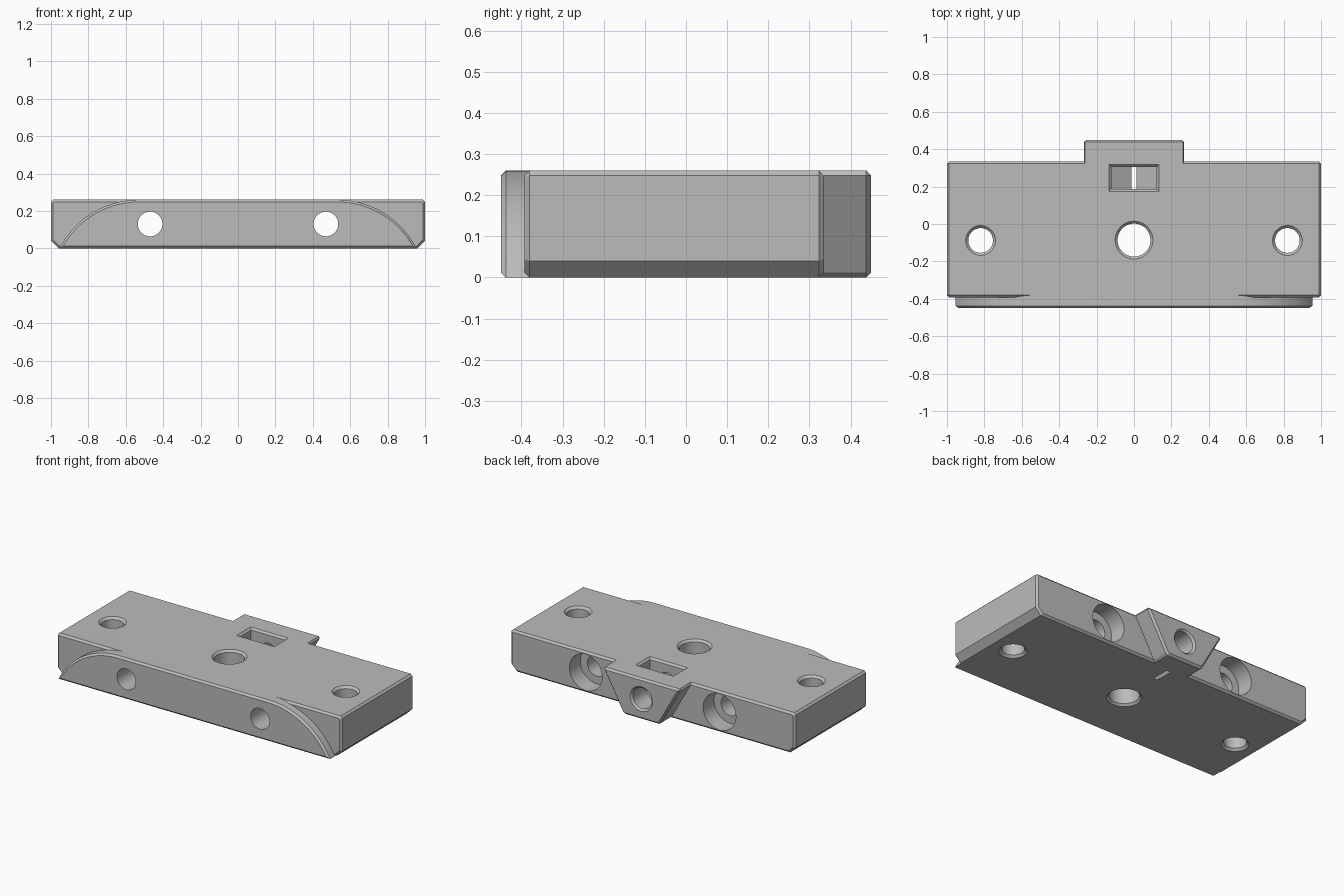
import bpy, bmesh, math
from mathutils import Matrix

if "Cube" in bpy.data.objects:
    bpy.data.objects.remove(bpy.data.objects["Cube"], do_unlink=True)

H, C = 0.26, 0.012          # block height, small chamfer
MID = H / 2

grey = bpy.data.materials.new("plain grey")
grey.use_nodes = True
grey.diffuse_color = (0.5, 0.5, 0.5, 1)
grey.node_tree.nodes["Principled BSDF"].inputs["Base Color"].default_value = (0.5, 0.5, 0.5, 1)


def finish(name, bm):
    bmesh.ops.recalc_face_normals(bm, faces=bm.faces)
    mesh = bpy.data.meshes.new(name)
    bm.to_mesh(mesh)
    bm.free()
    mesh.materials.append(grey)
    obj = bpy.data.objects.new(name, mesh)
    bpy.context.collection.objects.link(obj)
    return obj


def prism(name, half, y0, y1, chamfer_ends=()):
    """Mirror a half outline (x >= 0, bottom to top), extrude along y, chamfer the chosen ends."""
    outline = half + [(-x, z) for x, z in reversed(half) if x > 0]
    bm = bmesh.new()
    caps = [bm.faces.new([bm.verts.new((x, y, z)) for x, z in outline]) for y in (y0, y1)]
    a, b = (list(f.verts) for f in caps)
    for i in range(len(a)):
        j = (i + 1) % len(a)
        bm.faces.new((a[i], a[j], b[j], b[i]))
    bmesh.ops.recalc_face_normals(bm, faces=bm.faces)
    edges = [e for k in chamfer_ends for e in caps[k].edges]
    if edges:
        bmesh.ops.bevel(bm, geom=edges, offset=C, offset_type='OFFSET',
                        segments=1, profile=0.5, affect='EDGES')
    return finish(name, bm)


def lathe(name, profile, matrix, n=48):
    """Turn (radius, height) pairs around local z."""
    bm = bmesh.new()
    rings = [[bm.verts.new((r * math.cos(math.tau * i / n), r * math.sin(math.tau * i / n), t))
              for i in range(n)] for r, t in profile]
    for lo, hi in zip(rings, rings[1:]):
        for i in range(n):
            j = (i + 1) % n
            bm.faces.new((lo[i], lo[j], hi[j], hi[i]))
    bm.faces.new(rings[0])
    bm.faces.new(rings[-1])
    bm.transform(matrix)
    return finish(name, bm)


def combine(target, other, operation):
    mod = target.modifiers.new(operation, 'BOOLEAN')
    mod.operation, mod.solver, mod.object = operation, 'EXACT', other
    bpy.context.view_layer.objects.active = target
    bpy.ops.object.modifier_apply(modifier=mod.name)
    bpy.data.objects.remove(other, do_unlink=True)


# Main block with wide lower side chamfers
block = prism("mounting_block", [(0.96, 0), (1, 0.04), (1, H - C), (1 - C, H)],
              -0.392, 0.335, (0, 1))

# Arched front plate
rise, run = H, 0.425
radius = (rise ** 2 + run ** 2) / (2 * rise)
start = math.asin((radius - rise) / radius)
arc = []
for i in range(21):
    t = start + (math.pi / 2 - start) * i / 20
    arc.append((0.53 + radius * math.cos(t), H - radius + radius * math.sin(t)))
combine(block, prism("front_plate", arc, -0.45, -0.37, (0,)), 'UNION')

# Dovetail tab at the back
tab = [(0.12, 0), (0.135, C), (0.268, H - C), (0.262, H)]
combine(block, prism("dovetail_tab", tab, 0.3, 0.45, (1,)), 'UNION')

# Vertical chamfered holes
for x, y, r, c in ((-0.82, -0.088, 0.066, 0.014), (0.82, -0.088, 0.066, 0.014),
                   (0, -0.086, 0.088, 0.013)):
    shape = [(r + 2 * c, -c), (r, c), (r, H - c), (r + 2 * c, H + c)]
    combine(block, lathe("vertical_hole", shape, Matrix.Translation((x, y, 0))), 'DIFFERENCE')

# Horizontal holes, counterbored from the back
along_y = Matrix.Rotation(-math.pi / 2, 4, 'X')
for x in (-0.47, 0.47):
    shape = [(0.066, -0.6), (0.066, 0.225), (0.115, 0.225), (0.115, 0.6)]
    combine(block, lathe("bolt_hole", shape, Matrix.Translation((x, 0, MID)) @ along_y), 'DIFFERENCE')

# Tab screw hole
shape = [(0.066, 0.12), (0.066, 0.45 - C), (0.066 + 2 * C, 0.45 + C)]
combine(block, lathe("tab_hole", shape, Matrix.Translation((0, 0, MID)) @ along_y), 'DIFFERENCE')

# Nut slot with pointed floor that just breaks through the underside
slot = [(0, -0.008), (0.121, 0.062), (0.121, H + 0.05)]
combine(block, prism("nut_slot", slot, 0.187, 0.305), 'DIFFERENCE')

# Chamfered rim of the nut slot
bm = bmesh.new()
bmesh.ops.create_cube(bm, size=2)
for v in bm.verts:
    grow = 2 * C if v.co.z > 0 else 0
    v.co = (v.co.x * (0.121 + grow), 0.246 + v.co.y * (0.059 + grow), H + v.co.z * C)
combine(block, finish("slot_rim", bm), 'DIFFERENCE')

# Smooth curved walls, keep chamfers crisp
bpy.ops.object.select_all(action='DESELECT')
block.select_set(True)
bpy.context.view_layer.objects.active = block
bpy.ops.object.shade_smooth_by_angle(angle=math.radians(20))
